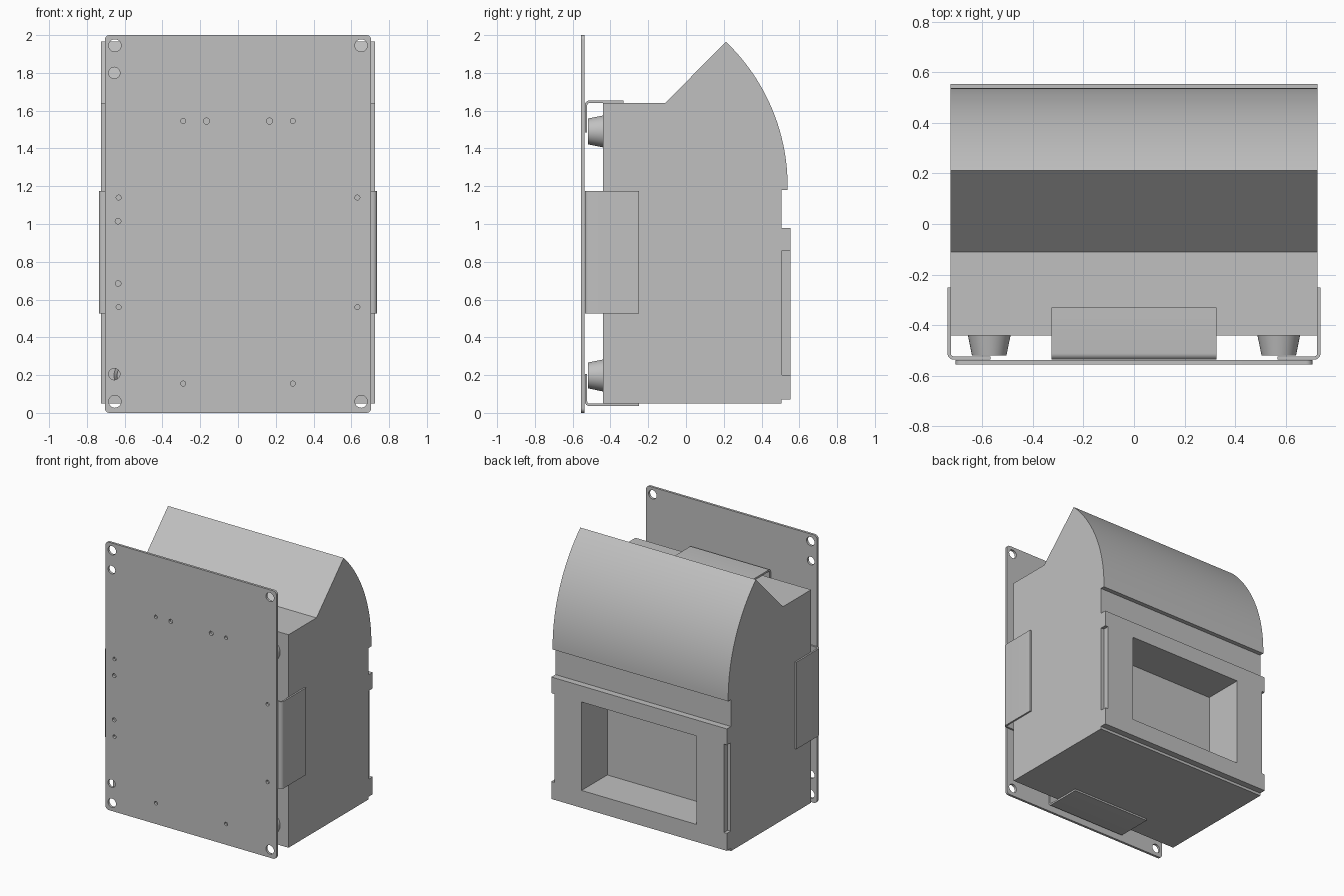
import bpy, bmesh
from math import sin, cos, pi, asin, radians
from mathutils import Matrix, Vector

cube = bpy.data.objects.get("Cube")
if cube:
    bpy.data.objects.remove(cube, do_unlink=True)

grey = bpy.data.materials.new("plain grey")
grey.use_nodes = True
GREY = (0.53, 0.53, 0.53, 1)
grey.diffuse_color = GREY
grey.node_tree.nodes["Principled BSDF"].inputs["Base Color"].default_value = GREY


def finish(name, bm, smooth=True):
    bmesh.ops.recalc_face_normals(bm, faces=bm.faces)
    mesh = bpy.data.meshes.new(name)
    bm.to_mesh(mesh)
    bm.free()
    mesh.materials.append(grey)
    obj = bpy.data.objects.new(name, mesh)
    bpy.context.collection.objects.link(obj)
    if smooth:
        shade(obj)
    return obj


def select(obj):
    bpy.ops.object.select_all(action='DESELECT')
    obj.select_set(True)
    bpy.context.view_layer.objects.active = obj


def shade(obj):
    select(obj)
    bpy.ops.object.shade_smooth_by_angle(angle=radians(30))


def prism(name, profile, place, lo, hi):
    """Extrude a 2D profile from lo to hi; place maps (u, v, w) to x, y, z."""
    bm = bmesh.new()
    base = bm.faces.new([bm.verts.new(place(u, v, lo)) for u, v in profile])
    ext = bmesh.ops.extrude_face_region(bm, geom=[base])
    move = Vector(place(0, 0, hi)) - Vector(place(0, 0, lo))
    verts = [g for g in ext["geom"] if isinstance(g, bmesh.types.BMVert)]
    bmesh.ops.translate(bm, verts=verts, vec=move)
    return finish(name, bm)


def add_box(bm, lo, hi):
    lo, hi = Vector(lo), Vector(hi)
    m = Matrix.Translation((lo + hi) / 2) @ Matrix.Diagonal((*(hi - lo), 1))
    bmesh.ops.create_cube(bm, size=1, matrix=m)


def add_cone(bm, x, z, y0, y1, r0, r1, n=32):
    m = Matrix.Translation((x, (y0 + y1) / 2, z)) @ Matrix.Rotation(-pi / 2, 4, 'X')
    bmesh.ops.create_cone(bm, cap_ends=True, segments=n, radius1=r0, radius2=r1,
                          depth=y1 - y0, matrix=m)


def cut(obj, bm):
    cutter = finish("cutter", bm, False)
    cutter.hide_render = True
    mod = obj.modifiers.new("cut", 'BOOLEAN')
    mod.operation, mod.solver, mod.object = 'DIFFERENCE', 'EXACT', cutter
    select(obj)
    bpy.ops.object.modifier_apply(modifier=mod.name)
    bpy.data.objects.remove(cutter, do_unlink=True)
    shade(obj)


def arc(cu, cv, r, a0, a1, n):
    return [(cu + r * cos(a0 + (a1 - a0) * i / n), cv + r * sin(a0 + (a1 - a0) * i / n))
            for i in range(n + 1)]


# Housing: side profile with raised rear panel and curved hood
R, CY, CZ = 1.058, -0.52, 1.2
hood = arc(CY, CZ, R, asin(-0.02 / R), asin(0.765 / R), 28)
side = [(-0.44, 0.05), (0.505, 0.05), (0.505, 0.07), (0.553, 0.07), (0.553, 0.98),
        (0.505, 0.98), (0.505, 1.18)] + hood + [(-0.11, 1.64), (-0.44, 1.64)]
housing = prism("housing", side, lambda u, v, w: (w, u, v), -0.725, 0.725)

# Rear window recess and the grip notches on the panel's sides
bm = bmesh.new()
add_box(bm, (-0.475, 0.25, 0.2), (0.475, 0.7, 0.86))
for s in (-1, 1):
    a, b = sorted((s * 0.7, s * 0.8))
    add_box(bm, (a, 0.508, 0.2), (b, 0.7, 0.86))
cut(housing, bm)

# Mounting plate with rounded corners
c = 0.025
outline = []
for i, (sx, z) in enumerate([(1, 2 - c), (-1, 2 - c), (-1, c), (1, c)]):
    outline += arc(sx * (0.705 - c), z, c, i * pi / 2, (i + 1) * pi / 2, 6)
plate = prism("mounting_plate", outline, lambda u, v, w: (u, w, v), -0.555, -0.537)

# Plate holes: large ones by the corners, small ones for fasteners
bm = bmesh.new()
holes = [(s * 0.652, z, 0.033) for s in (-1, 1) for z in (0.06, 1.945)]
holes += [(-0.655, z, 0.03) for z in (0.205, 1.8)]
holes += [(s * 0.29, z, 0.013) for s in (-1, 1) for z in (0.155, 1.545)]
holes += [(s * 0.632, z, 0.013) for s in (-1, 1) for z in (0.56, 1.14)]
holes += [(s * 0.167, 1.545, 0.016) for s in (-1, 1)]
holes += [(-0.635, z, 0.015) for z in (0.685, 1.015)]
for x, z, r in holes:
    add_cone(bm, x, z, -0.6, -0.5, r, r, 24)
cut(plate, bm)


# Angle brackets: u runs outward from the housing, v runs rearward
def bracket(name, outer, flange, rear, place, lo, hi):
    t, r, y = 0.013, 0.025, -0.536
    inner = outer - t
    profile = [(outer, rear)]
    profile += arc(outer - r, y + r, r, 0, -pi / 2, 6)
    profile += [(outer - flange, y), (outer - flange, y + t)]
    profile += arc(outer - r, y + r, r - t, -pi / 2, 0, 6)
    profile += [(inner, rear)]
    prism(name, profile, place, lo, hi)


bracket("left_bracket", 0.737, 0.17, -0.25, lambda u, v, w: (u, v, w), 0.525, 1.175)
bracket("right_bracket", 0.737, 0.17, -0.25, lambda u, v, w: (-u, v, w), 0.525, 1.175)
bracket("top_bracket", 1.654, 0.17, -0.33, lambda u, v, w: (w, v, u), -0.325, 0.325)
bracket("bottom_bracket", -0.036, 0.17, -0.25, lambda u, v, w: (w, v, -u), -0.325, 0.325)

# Tapered rubber bumpers between plate and housing
for side_name, s in (("left", 1), ("right", -1)):
    for level, z in (("upper", 1.49), ("lower", 0.198)):
        bm = bmesh.new()
        add_cone(bm, s * 0.572, z, -0.52, -0.436, 0.068, 0.085, 40)
        finish(f"{level}_{side_name}_bumper", bm)
